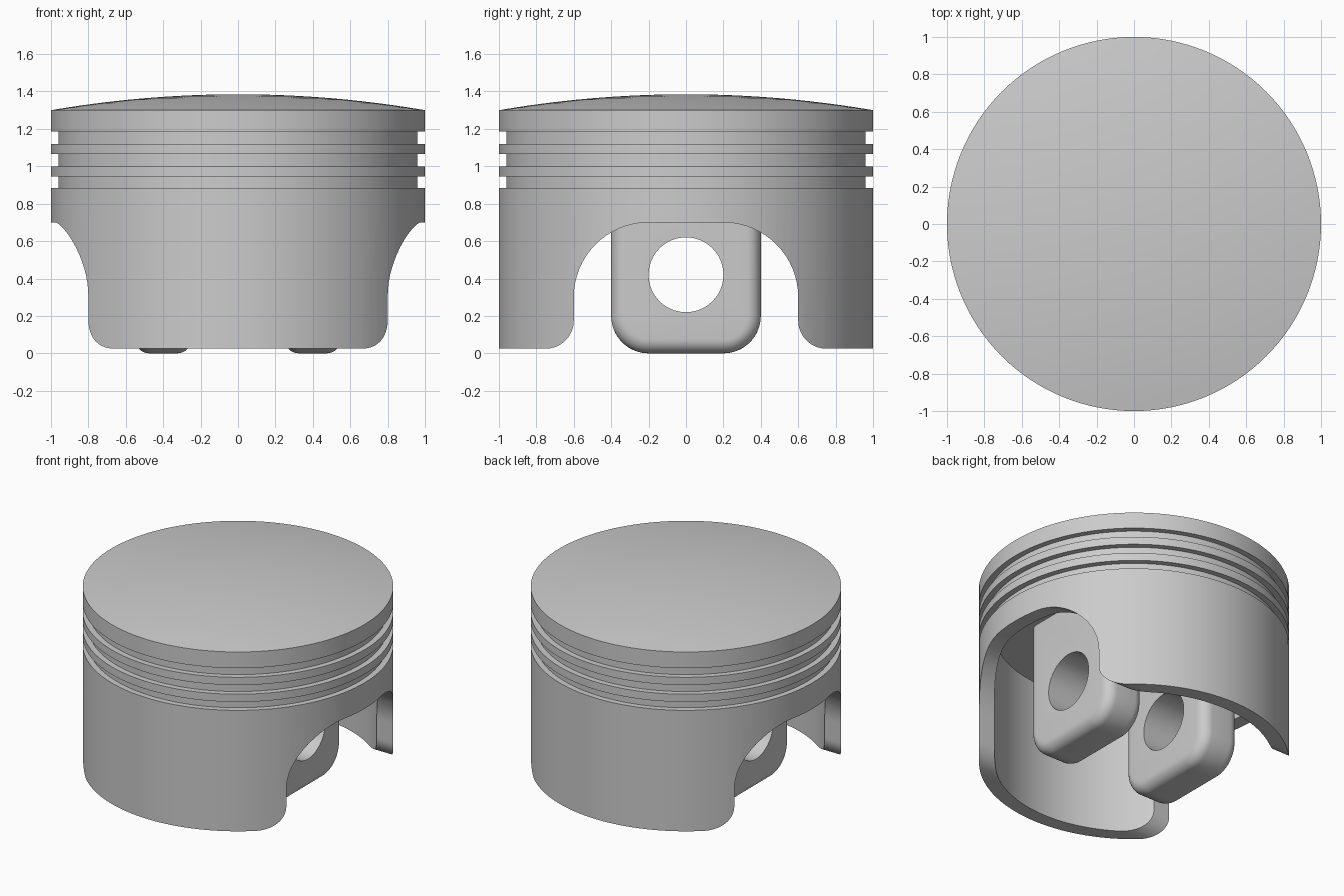
import bpy, bmesh
from math import sin, cos, pi, sqrt

if "Cube" in bpy.data.objects:
    bpy.data.objects.remove(bpy.data.objects["Cube"])

SEG = 128


def make_object(name, bm):
    bmesh.ops.remove_doubles(bm, verts=bm.verts, dist=1e-5)
    bmesh.ops.recalc_face_normals(bm, faces=bm.faces)
    mesh = bpy.data.meshes.new(name)
    bm.to_mesh(mesh)
    bm.free()
    obj = bpy.data.objects.new(name, mesh)
    bpy.context.collection.objects.link(obj)
    return obj


def arc(cy, cz, r, a0, a1, n=16):
    """Points on an arc in the YZ plane, angles in units of pi."""
    return [(cy + r * cos(pi * (a0 + (a1 - a0) * i / n)),
             cz + r * sin(pi * (a0 + (a1 - a0) * i / n))) for i in range(n + 1)]


def lathe(name, profile):
    """Revolve an (r, z) profile that starts and ends on the axis."""
    bm = bmesh.new()
    rings = []
    for r, z in profile:
        if r == 0:
            rings.append([bm.verts.new((0, 0, z))] * SEG)
        else:
            rings.append([bm.verts.new((r * cos(2 * pi * i / SEG), r * sin(2 * pi * i / SEG), z))
                          for i in range(SEG)])
    for a, b in zip(rings, rings[1:]):
        for i in range(SEG):
            j = (i + 1) % SEG
            bm.faces.new(dict.fromkeys((a[i], a[j], b[j], b[i])))
    return make_object(name, bm)


def loft(name, sections):
    """Skin a list of (x, [(y, z), ...]) sections and cap both ends."""
    bm = bmesh.new()
    rings = [[bm.verts.new((x, y, z)) for y, z in pts] for x, pts in sections]
    n = len(rings[0])
    for a, b in zip(rings, rings[1:]):
        for i in range(n):
            j = (i + 1) % n
            bm.faces.new((a[i], a[j], b[j], b[i]))
    bm.faces.new(rings[0])
    bm.faces.new(rings[-1])
    return make_object(name, bm)


def cut(obj, cutter):
    cutter.hide_render = True
    mod = obj.modifiers.new("cut", 'BOOLEAN')
    mod.operation = 'DIFFERENCE'
    mod.solver = 'EXACT'
    mod.object = cutter
    bpy.ops.object.select_all(action='DESELECT')
    bpy.context.view_layer.objects.active = obj
    obj.select_set(True)
    bpy.ops.object.modifier_apply(modifier=mod.name)
    bpy.data.objects.remove(cutter)
    bpy.ops.object.shade_smooth_by_angle(angle=pi / 6)


# Piston body: shallow dome, three ring grooves, hollow skirt
R = (1 + 0.085 ** 2) / (2 * 0.085)
profile = [(i / 12, 1.385 - R + sqrt(R * R - (i / 12) ** 2)) for i in range(13)]
for top, bottom in ((1.185, 1.12), (1.065, 1.0), (0.945, 0.885)):
    profile += [(1, top), (0.96, top), (0.96, bottom), (1, bottom)]
profile += [(1, 0.025), (0.9, 0.025), (0.9, 0.98), (0, 0.98)]
body = lathe("piston_body", profile)

# Side arches through the skirt, with rounded skirt corners
half = [(0.75, -0.1)] + arc(0.75, 0.175, 0.15, 1.5, 1) + arc(0.2, 0.3, 0.4, 0, 0.5)
arch = half + [(-y, z) for y, z in reversed(half)]
cut(body, loft("arch_cutter", [(-1.2, arch), (1.2, arch)]))


# Pin bosses: rounded blocks hanging from the crown, with a pin hole
def boss_section(d):
    w, r = 0.4 - d, 0.2 - d
    return ([(w, 1.05)] + arc(0.2, 0.2, r, 0, -0.5)
            + arc(-0.2, 0.2, r, -0.5, -1) + [(-w, 1.05)])


FILLET, STEPS = 0.075, 8
for side, name in ((1, "pin_boss_right"), (-1, "pin_boss_left")):
    edge = [(FILLET * (1 - sin(pi / 2 * i / STEPS)), FILLET * (1 - cos(pi / 2 * i / STEPS)))
            for i in range(STEPS + 1)]
    sections = [(side * (0.25 + dx), boss_section(d)) for d, dx in edge]
    sections += [(side * (0.55 - dx), boss_section(d)) for d, dx in reversed(edge)]
    boss = loft(name, sections)
    circle = arc(0, 0.42, 0.2, 0, 2, 64)[:-1]
    cut(boss, loft("pin_cutter", [(side * 0.1, circle), (side * 0.7, circle)]))
